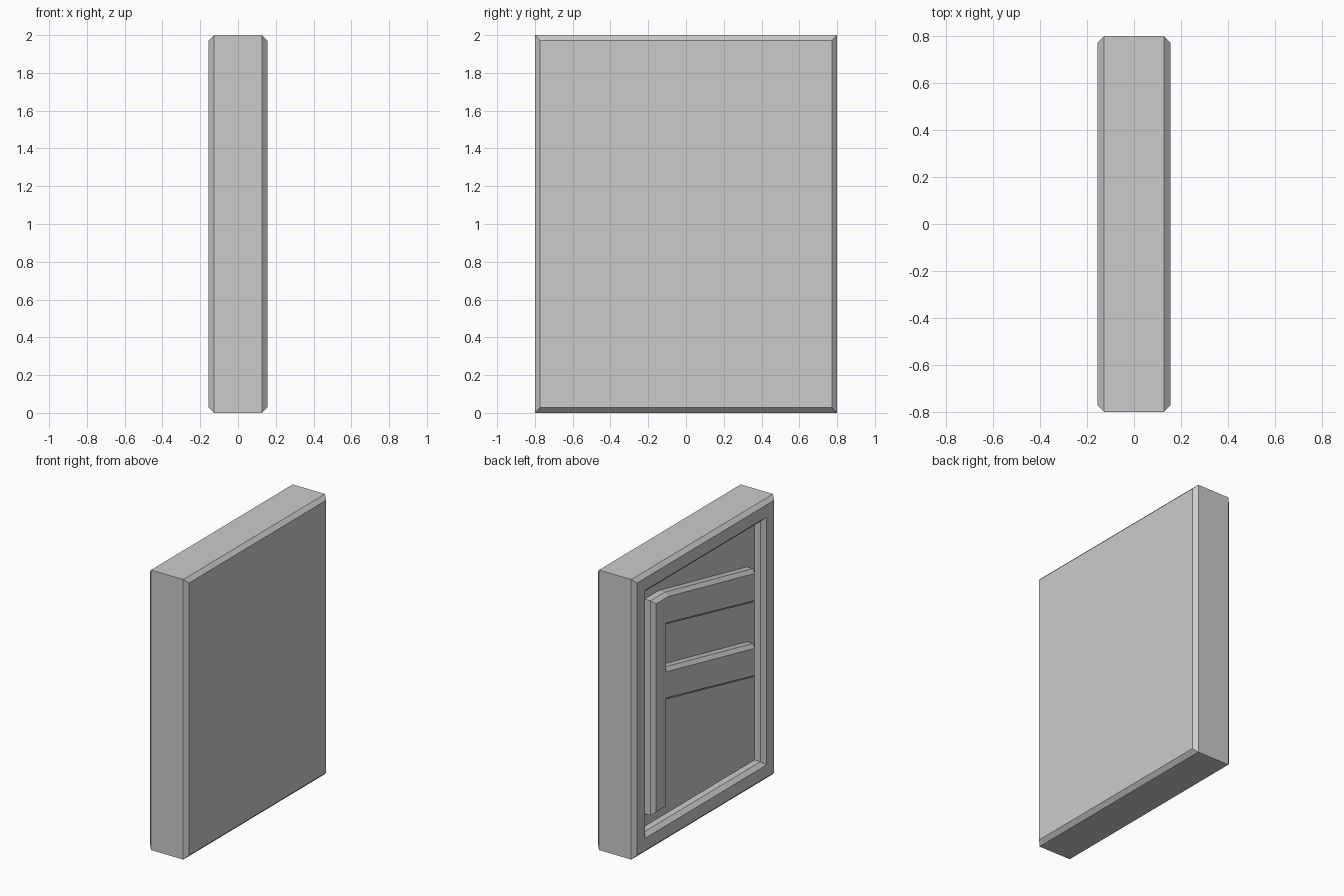
import bpy, bmesh
from mathutils import Vector

if "Cube" in bpy.data.objects:
    bpy.data.objects.remove(bpy.data.objects["Cube"])

C = 0.0275                      # chamfer width
FRONT, BACK = -0.155, 0.155     # carved side and plain side
FLOOR = -0.081                  # bottom of the carved recess


def loft(name, loops, cap_start=True):
    """Skin matching (x, outline) loops with flat quads and cap the ends."""
    bm = bmesh.new()
    rings = [[bm.verts.new((x, y, z)) for y, z in pts] for x, pts in loops]
    for a, b in zip(rings, rings[1:]):
        n = len(a)
        for i in range(n):
            j = (i + 1) % n
            bm.faces.new((a[i], a[j], b[j], b[i]))
    if cap_start:
        bm.faces.new(rings[0][::-1])
    bm.faces.new(rings[-1])
    bmesh.ops.recalc_face_normals(bm, faces=bm.faces)
    mesh = bpy.data.meshes.new(name)
    bm.to_mesh(mesh)
    bm.free()
    ob = bpy.data.objects.new(name, mesh)
    bpy.context.collection.objects.link(ob)
    return ob


def rect(inset):
    y, z = 0.8 - inset, 1.0 - inset
    return [(-y, 1 - z), (y, 1 - z), (y, 1 + z), (-y, 1 + z)]


def offset(pts, d):
    """Mitred outward offset of a counter-clockwise outline."""
    out = []
    for i, p in enumerate(pts):
        p = Vector(p)
        e1 = (p - Vector(pts[i - 1])).normalized()
        e2 = (Vector(pts[(i + 1) % len(pts)]) - p).normalized()
        n1, n2 = Vector((e1.y, -e1.x)), Vector((e2.y, -e2.x))
        out.append(tuple(p + (n1 + n2) * d / (1 + n1.dot(n2))))
    return out


# Slab with chamfered rims and a chamfered rectangular recess
loft("stone_slab", [
    (BACK, rect(C)), (BACK - C, rect(0)), (FRONT + C, rect(0)), (FRONT, rect(C)),
    (FRONT, rect(0.115)), (FRONT + C, rect(0.115 + C)), (FLOOR, rect(0.115 + C))])

# Raised carving: a post with two sloping arms, flush with the rim
post_out, post_in, tip = 0.560, 0.447, -0.553
outline = [(post_in, 0.256), (post_out, 0.256), (post_out, 1.742), (0.425, 1.742),
           (tip, 1.534), (tip, 1.341), (post_in, 1.563),
           (post_in, 1.213), (tip, 0.999), (tip, 0.806), (post_in, 1.027)]
base = offset(outline, C * 0.85)
loft("raised_carving", [(FLOOR, base), (FRONT + C, base), (FRONT, outline)],
     cap_start=False)
